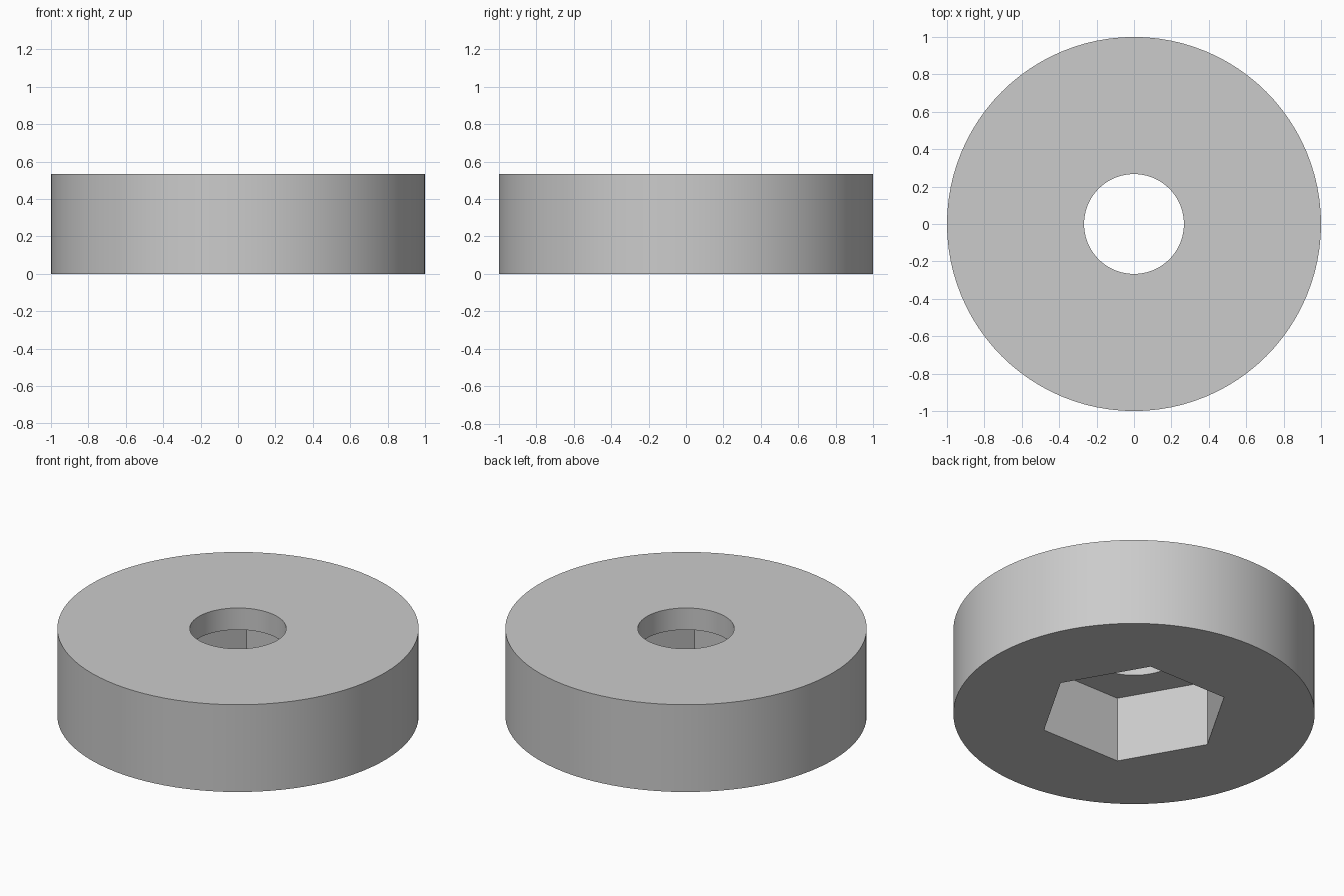
import bpy
import bmesh
from math import cos, sin, pi, radians

cube = bpy.data.objects.get("Cube")
if cube:
    bpy.data.objects.remove(cube, do_unlink=True)

SIDES = 96            # a multiple of six, so hexagon corners fall on vertices
HEIGHT = 0.533
POCKET_DEPTH = 0.4
HOLE_RADIUS = 0.267
HEX_RADIUS = 0.53     # centre to corner, corners on the x axis


def circle(radius):
    return lambda angle: radius


def hexagon(radius):
    apothem = radius * cos(pi / 6)
    return lambda angle: apothem / cos(angle % (pi / 3) - pi / 6)


def add_ring(bm, shape, z):
    angles = [2 * pi * i / SIDES for i in range(SIDES)]
    return [bm.verts.new((shape(a) * cos(a), shape(a) * sin(a), z)) for a in angles]


# Closed section: outer wall, top, round hole, ledge, hexagonal pocket, underside
bm = bmesh.new()
section = [
    (circle(1), 0),
    (circle(1), HEIGHT),
    (circle(HOLE_RADIUS), HEIGHT),
    (circle(HOLE_RADIUS), POCKET_DEPTH),
    (hexagon(HEX_RADIUS), POCKET_DEPTH),
    (hexagon(HEX_RADIUS), 0),
]
rings = [add_ring(bm, shape, z) for shape, z in section]
for k, low in enumerate(rings):
    high = rings[(k + 1) % len(rings)]
    for i in range(SIDES):
        j = (i + 1) % SIDES
        bm.faces.new((low[i], low[j], high[j], high[i]))
bmesh.ops.recalc_face_normals(bm, faces=bm.faces[:])

mesh = bpy.data.meshes.new("round_knob")
bm.to_mesh(mesh)
bm.free()
knob = bpy.data.objects.new("round_knob", mesh)
bpy.context.collection.objects.link(knob)

# Single grey material
grey = bpy.data.materials.new("light_grey")
grey.use_nodes = True
colour = (0.6, 0.6, 0.6, 1)
grey.diffuse_color = colour
grey.node_tree.nodes["Principled BSDF"].inputs["Base Color"].default_value = colour
mesh.materials.append(grey)

# Smooth round walls, crisp rims and hexagon corners
bpy.ops.object.select_all(action="DESELECT")
knob.select_set(True)
bpy.context.view_layer.objects.active = knob
bpy.ops.object.shade_smooth_by_angle(angle=radians(30))
